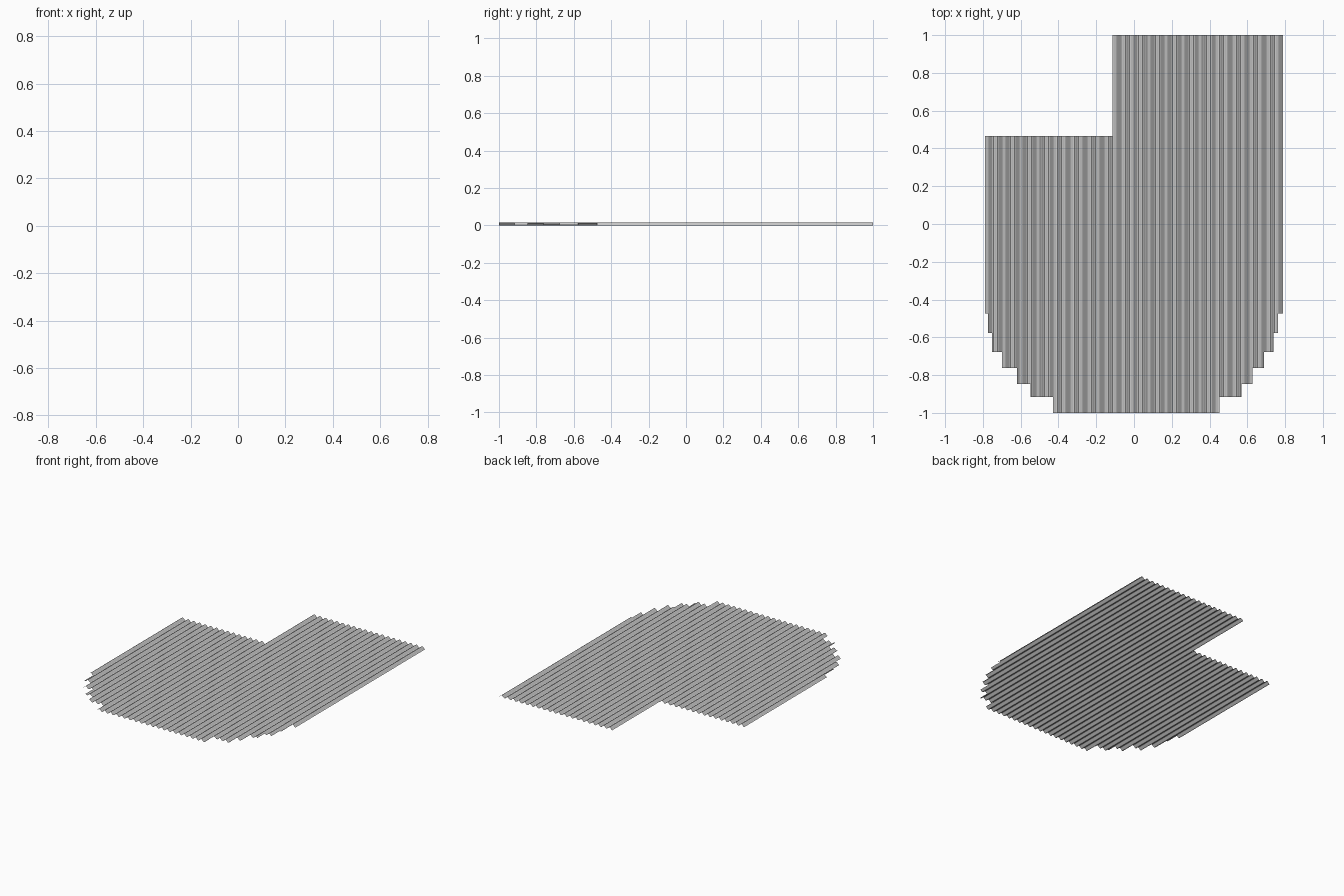
import bpy, bmesh, math

if "Cube" in bpy.data.objects:
    bpy.data.objects.remove(bpy.data.objects["Cube"])

HALF_W = 0.79      # half width of the sheet
WAVES = 35         # number of corrugations
SEG = 8            # facets per corrugation
HEIGHT = 0.016

# Stepped front edge: (front y, left x, right x) per cut row
STEPS = [(-1.0, -0.43, 0.452), (-0.917, -0.549, 0.57), (-0.847, -0.62, 0.627),
         (-0.763, -0.70, 0.69), (-0.677, -0.75, 0.74), (-0.577, -0.772, 0.762),
         (-0.475, -0.79, 0.79)]
NOTCH_X, NOTCH_Y = -0.115, 0.467

xs = [-HALF_W + 2 * HALF_W * i / (WAVES * SEG) for i in range(WAVES * SEG + 1)]
ys = [s[0] for s in STEPS] + [NOTCH_Y, 1.0]


def inside(x, y):
    if y > NOTCH_Y:
        return x > NOTCH_X
    row = [s for s in STEPS if s[0] < y][-1]
    return row[1] < x < row[2]


# Corrugated sheet: wave grid, keeping only the cells inside the outline
bm = bmesh.new()
grid = [[bm.verts.new((x, y, HEIGHT * (0.5 - 0.5 * math.cos(2 * math.pi * i / SEG))))
         for y in ys] for i, x in enumerate(xs)]
for i in range(len(xs) - 1):
    for j in range(len(ys) - 1):
        if inside((xs[i] + xs[i + 1]) / 2, (ys[j] + ys[j + 1]) / 2):
            bm.faces.new((grid[i][j], grid[i + 1][j], grid[i + 1][j + 1], grid[i][j + 1]))
bmesh.ops.delete(bm, geom=[v for v in bm.verts if not v.link_faces], context='VERTS')

mesh = bpy.data.meshes.new("corrugated_sheet")
bm.to_mesh(mesh)
bm.free()
sheet = bpy.data.objects.new("corrugated_sheet", mesh)
bpy.context.collection.objects.link(sheet)
